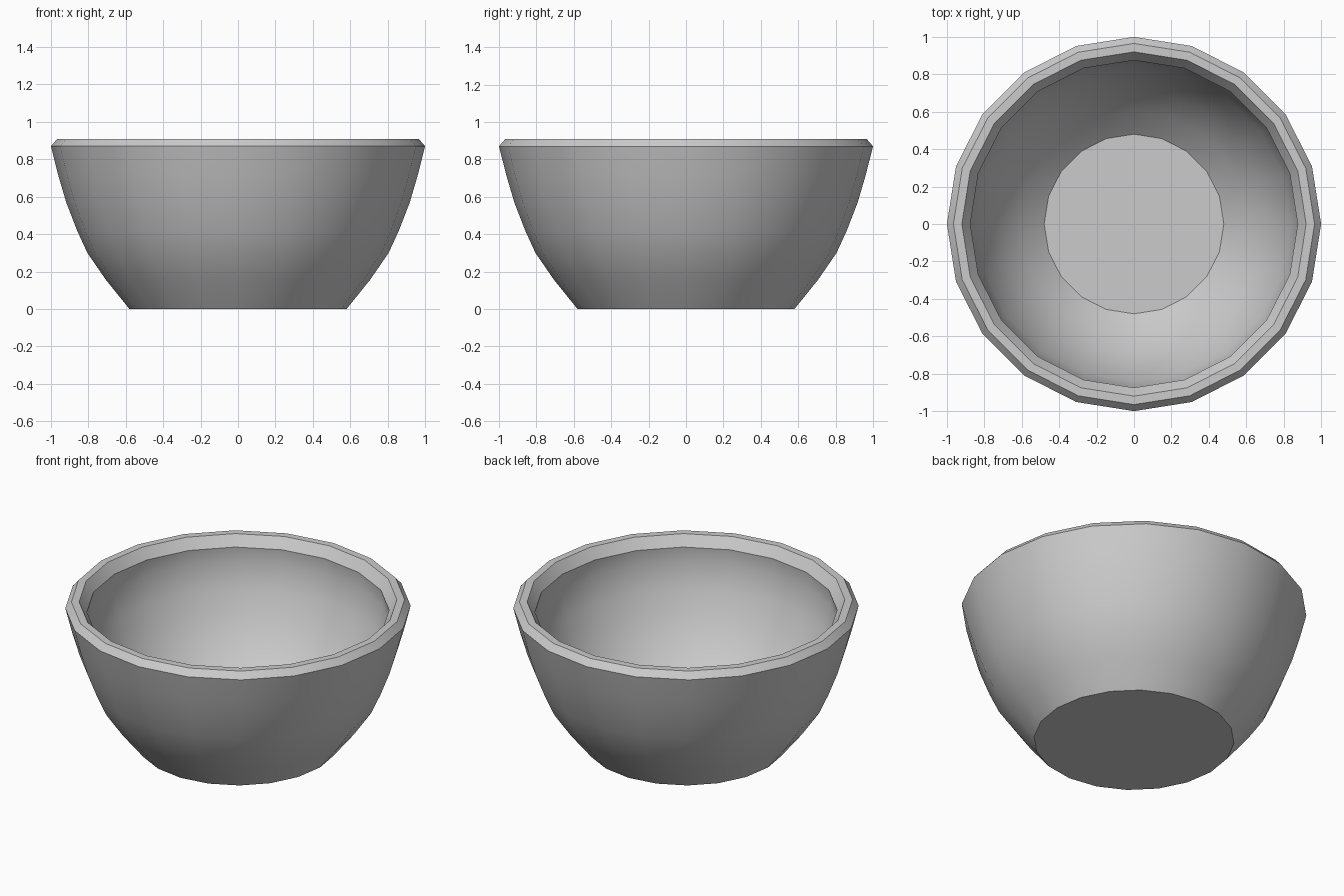
import bpy, bmesh, math

if "Cube" in bpy.data.objects:
    bpy.data.objects.remove(bpy.data.objects["Cube"])

SIDES = 20

# Radius / height profile: outer wall, bevelled rim, inner lip, inner wall to floor
PROFILE = [
    (0.58, 0.0), (0.705, 0.155), (0.805, 0.30), (0.86, 0.42), (0.918, 0.57),
    (0.962, 0.72), (1.0, 0.87),
    (0.965, 0.91), (0.92, 0.91), (0.875, 0.845),
    (0.885, 0.74), (0.84, 0.59), (0.785, 0.45), (0.71, 0.32), (0.605, 0.19),
    (0.48, 0.08),
]


def ring(bm, r, z):
    return [bm.verts.new((r * math.cos(2 * math.pi * i / SIDES),
                          r * math.sin(2 * math.pi * i / SIDES), z))
            for i in range(SIDES)]


# Bowl: rings bridged into one closed shell
bm = bmesh.new()
rings = [ring(bm, r, z) for r, z in PROFILE]
for a, b in zip(rings, rings[1:]):
    for i in range(SIDES):
        j = (i + 1) % SIDES
        bm.faces.new((a[i], a[j], b[j], b[i]))

# Flat base and inner floor
bm.faces.new(rings[0][::-1])
bm.faces.new(rings[-1])
bmesh.ops.recalc_face_normals(bm, faces=bm.faces)

mesh = bpy.data.meshes.new("bowl")
bm.to_mesh(mesh)
bm.free()
bowl = bpy.data.objects.new("bowl", mesh)
bpy.context.collection.objects.link(bowl)

# Smooth walls with crisp rim and base edges
bpy.context.view_layer.objects.active = bowl
bowl.select_set(True)
bpy.ops.object.shade_smooth_by_angle(angle=math.radians(30))
